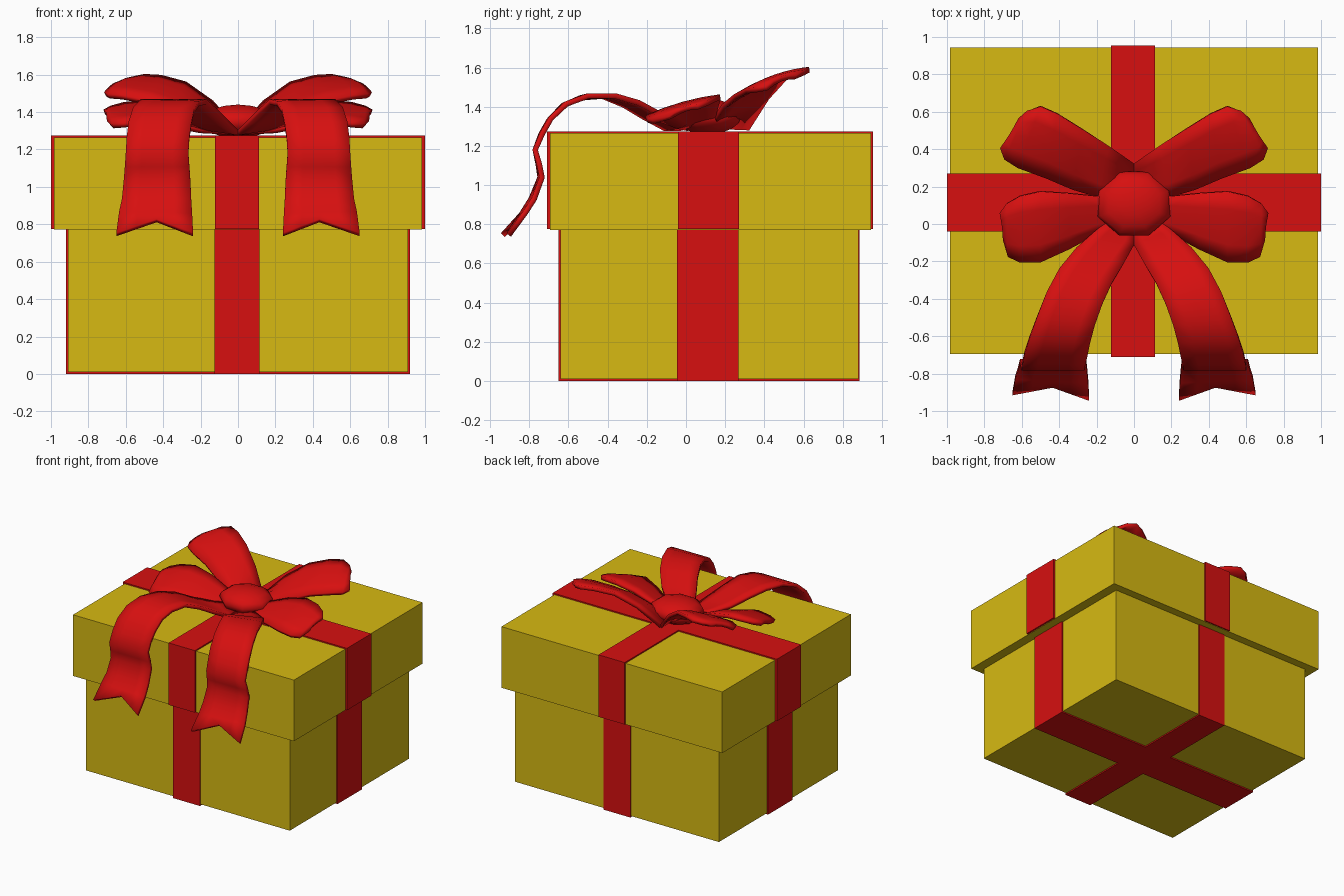
import bpy, bmesh, math
from mathutils import Vector


def material(name, rgb):
    m = bpy.data.materials.new(name)
    m.diffuse_color = (*rgb, 1)
    return m


GOLD = material("golden yellow", (0.68, 0.49, 0.006))
RED = material("ribbon red", (0.68, 0.005, 0.005))


def finish(name, bm, mat):
    bmesh.ops.recalc_face_normals(bm, faces=bm.faces)
    me = bpy.data.meshes.new(name)
    bm.to_mesh(me)
    bm.free()
    me.materials.append(mat)
    ob = bpy.data.objects.new(name, me)
    bpy.context.collection.objects.link(ob)
    return ob


def smooth(ob, angle=40):
    bpy.ops.object.select_all(action='DESELECT')
    ob.select_set(True)
    bpy.context.view_layer.objects.active = ob
    bpy.ops.object.shade_smooth_by_angle(angle=math.radians(angle))


def box(name, mat, x, y, z):
    bm = bmesh.new()
    bmesh.ops.create_cube(bm, size=1)
    for v in bm.verts:
        v.co = [(a + b) / 2 + c * (b - a) for (a, b), c in zip((x, y, z), v.co)]
    return finish(name, bm, mat)


def strip(name, rows, bulge, notch=None):
    """Ribbon sheet lofted over (edge, edge) pairs, thickened and mirrored."""
    bm = bmesh.new()
    grid = []
    for i, (a, b) in enumerate(rows):
        a, b = Vector(a), Vector(b)
        row = []
        for t in (0, 0.25, 0.5, 0.75, 1):
            p = a.lerp(b, t)
            p.z += bulge * 4 * t * (1 - t) * min(1, i / 2)
            if notch and i == len(rows) - 1:      # swallowtail end
                p += Vector(notch) * (1 - abs(2 * t - 1))
            row.append(bm.verts.new(p))
        grid.append(row)
    for r, s in zip(grid, grid[1:]):
        for k in range(4):
            bm.faces.new((r[k], r[k + 1], s[k + 1], s[k]))
    ob = finish(name, bm, RED)
    sol = ob.modifiers.new("thickness", 'SOLIDIFY')
    sol.thickness = 0.028
    sol.offset = 0
    mir = ob.modifiers.new("other side", 'MIRROR')
    mir.use_mirror_merge = False
    smooth(ob)
    return ob


# Box and lid
box("box_body", GOLD, (-0.91, 0.91), (-0.64, 0.88), (0.01, 0.775))
box("lid", GOLD, (-0.985, 0.985), (-0.695, 0.945), (0.772, 1.265))

# Flat ribbon bands around the box and the lid
box("body_band_across", RED, (-0.92, 0.92), (-0.045, 0.268), (0, 0.775))
box("body_band_along", RED, (-0.125, 0.115), (-0.65, 0.887), (0, 0.775))
box("lid_band_across", RED, (-1.0, 1.0), (-0.04, 0.27), (0.775, 1.275))
box("lid_band_along", RED, (-0.122, 0.112), (-0.71, 0.955), (0.775, 1.275))

# Bow: raised rear loops
strip("rear_loops", [
    ((0.00, 0.15, 1.30), (0.00, 0.32, 1.29)),
    ((0.20, 0.15, 1.34), (0.14, 0.42, 1.45)),
    ((0.33, 0.19, 1.40), (0.28, 0.51, 1.55)),
    ((0.47, 0.25, 1.45), (0.41, 0.59, 1.585)),
    ((0.62, 0.305, 1.48), (0.50, 0.63, 1.59)),
    ((0.69, 0.35, 1.485), (0.57, 0.605, 1.575)),
    ((0.71, 0.41, 1.495), (0.61, 0.56, 1.55)),
], 0.02)

# Bow: lower front loops
strip("front_loops", [
    ((0.00, 0.00, 1.29), (0.00, 0.15, 1.31)),
    ((0.20, -0.05, 1.30), (0.20, 0.15, 1.36)),
    ((0.35, -0.13, 1.33), (0.35, 0.165, 1.42)),
    ((0.50, -0.20, 1.345), (0.50, 0.175, 1.45)),
    ((0.61, -0.20, 1.33), (0.61, 0.15, 1.44)),
    ((0.67, -0.17, 1.325), (0.68, 0.11, 1.42)),
    ((0.69, -0.08, 1.345), (0.715, 0.06, 1.40)),
], 0.015)

# Bow: hanging tails with notched ends
strip("tails", [
    ((0.00, -0.03, 1.29), (0.10, 0.04, 1.31)),
    ((0.00, -0.11, 1.29), (0.20, -0.03, 1.32)),
    ((0.06, -0.22, 1.35), (0.31, -0.13, 1.36)),
    ((0.12, -0.32, 1.41), (0.40, -0.24, 1.42)),
    ((0.17, -0.43, 1.455), (0.465, -0.36, 1.455)),
    ((0.21, -0.54, 1.445), (0.52, -0.50, 1.455)),
    ((0.235, -0.63, 1.405), (0.56, -0.61, 1.415)),
    ((0.25, -0.70, 1.33), (0.585, -0.69, 1.34)),
    ((0.26, -0.74, 1.26), (0.595, -0.735, 1.26)),
    ((0.265, -0.77, 1.18), (0.60, -0.77, 1.18)),
    ((0.26, -0.755, 1.11), (0.605, -0.75, 1.11)),
    ((0.255, -0.745, 1.04), (0.61, -0.735, 1.04)),
    ((0.25, -0.79, 0.93), (0.62, -0.775, 0.93)),
    ((0.245, -0.84, 0.85), (0.635, -0.82, 0.86)),
    ((0.24, -0.935, 0.745), (0.65, -0.905, 0.745)),
], 0.0, (-0.01, 0.055, 0.075))

# Bow: rounded octagonal knot
bm = bmesh.new()
bmesh.ops.create_uvsphere(bm, u_segments=8, v_segments=8, radius=1)
turn, c = math.radians(22.5), (0.0, 0.11, 1.35)
for v in bm.verts:
    x = v.co.x * math.cos(turn) - v.co.y * math.sin(turn)
    y = v.co.x * math.sin(turn) + v.co.y * math.cos(turn)
    v.co = (c[0] + 0.21 * x, c[1] + 0.185 * y, c[2] + 0.09 * v.co.z)
smooth(finish("knot", bm, RED), 60)
